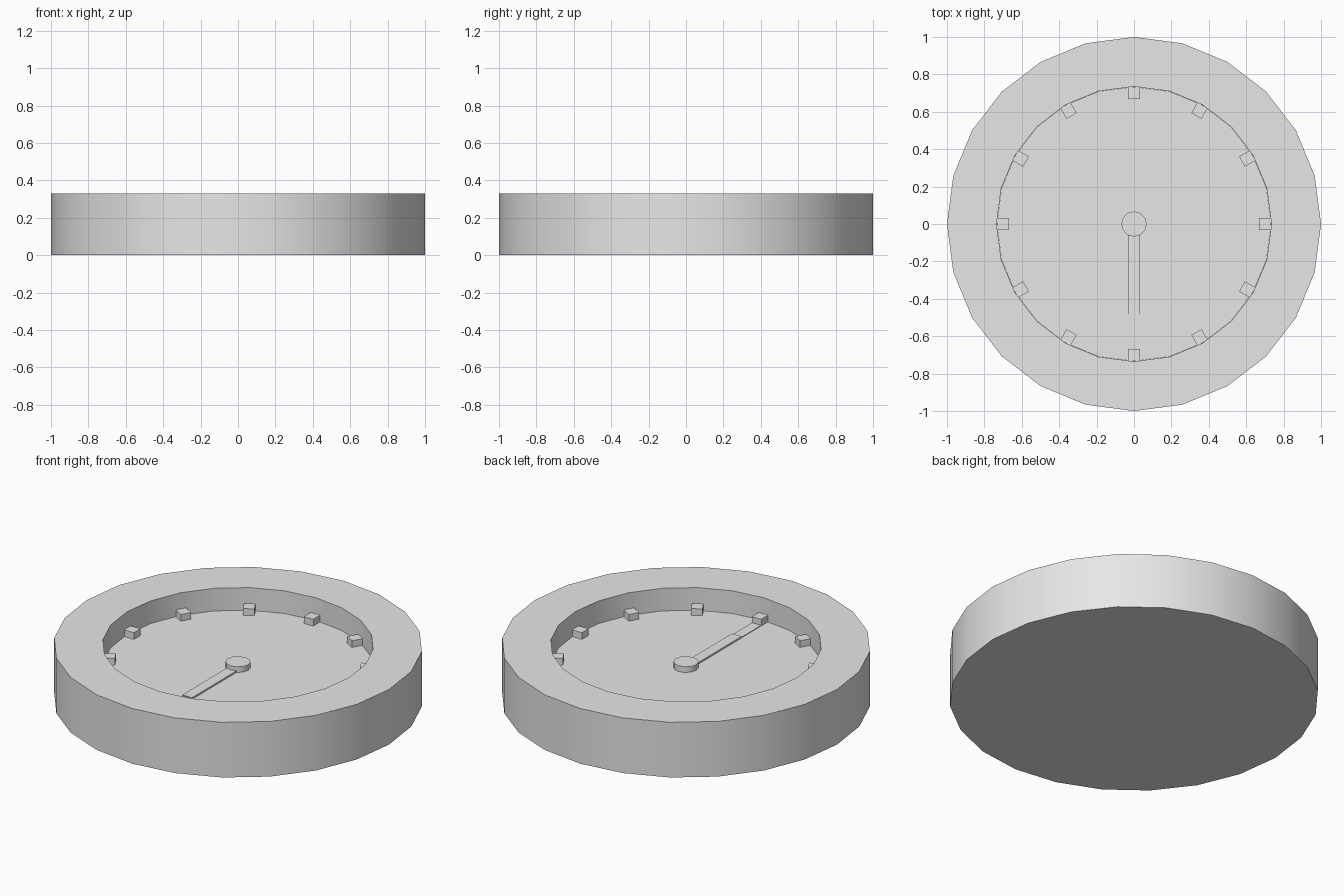
import bpy, bmesh
from math import radians, cos, sin, pi
from mathutils import Matrix

cube = bpy.data.objects.get("Cube")
if cube:
    bpy.data.objects.remove(cube, do_unlink=True)

grey = bpy.data.materials.new("plain grey")
grey.use_nodes = True
colour = (0.8, 0.8, 0.8, 1)
grey.diffuse_color = colour
grey.node_tree.nodes["Principled BSDF"].inputs["Base Color"].default_value = colour

FLOOR = 0.195       # height of the dial surface
INNER = 0.735       # radius of the dial opening
HEIGHT = 0.33


def finish(name, bm, smooth=False):
    bmesh.ops.recalc_face_normals(bm, faces=bm.faces)
    mesh = bpy.data.meshes.new(name)
    bm.to_mesh(mesh)
    bm.free()
    mesh.materials.append(grey)
    obj = bpy.data.objects.new(name, mesh)
    bpy.context.collection.objects.link(obj)
    if smooth:
        bpy.ops.object.select_all(action='DESELECT')
        obj.select_set(True)
        bpy.context.view_layer.objects.active = obj
        bpy.ops.object.shade_smooth_by_angle(angle=radians(35))
    return obj


def disc(name, radius, z0, z1, sides):
    bm = bmesh.new()
    bmesh.ops.create_cone(bm, cap_ends=True, segments=sides, radius1=radius, radius2=radius,
                          depth=z1 - z0, matrix=Matrix.Translation((0, 0, (z0 + z1) / 2)))
    return finish(name, bm, True)


def box(name, x, y, z, turn=0):
    """Box from (min, max) ranges, turned about the vertical axis."""
    bm = bmesh.new()
    size = [b - a for a, b in (x, y, z)]
    centre = [(a + b) / 2 for a, b in (x, y, z)]
    bmesh.ops.create_cube(bm, size=1, matrix=Matrix.Rotation(turn, 4, 'Z')
                          @ Matrix.Translation(centre) @ Matrix.Diagonal((*size, 1)))
    return finish(name, bm)


# Case: closed back, outer wall, flat rim and inner wall, 24 sides
bm = bmesh.new()
SIDES = 24
profile = [(1, 0), (1, HEIGHT), (INNER, HEIGHT), (INNER, FLOOR - 0.02)]
rings = [[bm.verts.new((r * cos(2 * pi * i / SIDES), r * sin(2 * pi * i / SIDES), z))
          for i in range(SIDES)] for r, z in profile]
for low, high in zip(rings, rings[1:]):
    for i in range(SIDES):
        j = (i + 1) % SIDES
        bm.faces.new((low[i], low[j], high[j], high[i]))
bm.faces.new(rings[0])
bm.faces.new(rings[-1])
finish("case", bm, True)

# Dial set inside the rim
disc("dial", INNER - 0.001, FLOOR - 0.03, FLOOR, SIDES)

# Hour markers
for i in range(12):
    box(f"hour_marker_{i + 1}", (0.667, 0.733), (-0.031, 0.031),
        (FLOOR - 0.01, FLOOR + 0.04), i * pi / 6)

# Hands, both pointing to the front, and the hub that holds them
box("minute_hand", (-0.03, 0.03), (-0.72, 0), (FLOOR - 0.01, FLOOR + 0.004))
box("hour_hand", (-0.032, 0.032), (-0.48, 0), (FLOOR - 0.01, FLOOR + 0.01))
disc("hub", 0.068, FLOOR - 0.01, FLOOR + 0.034, 12)
